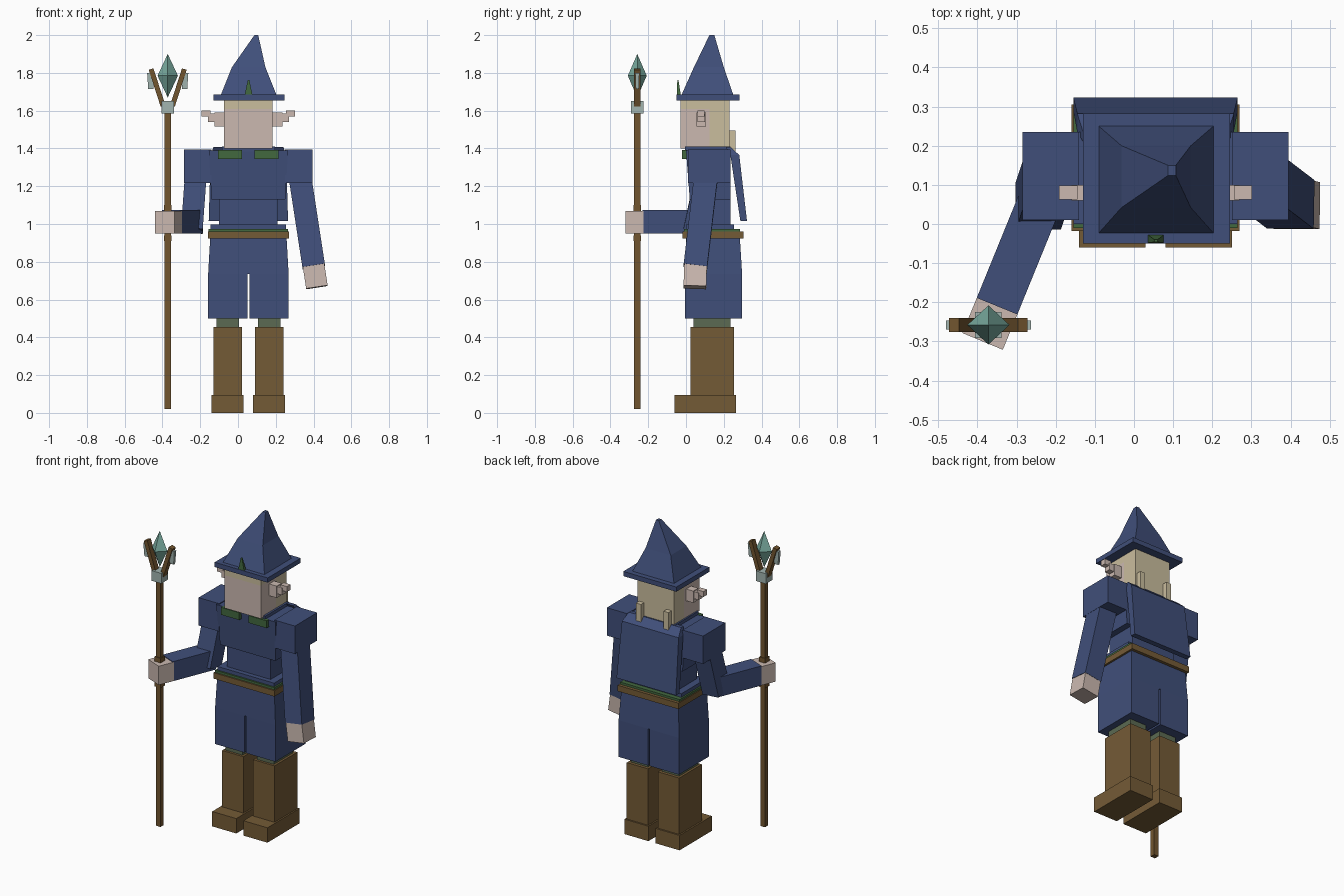
import bpy, bmesh
from mathutils import Vector

if "Cube" in bpy.data.objects:
    bpy.data.objects.remove(bpy.data.objects["Cube"])

CX = 0.055  # symmetry line of the body


def colour(name, hexa):
    lin = []
    for i in (0, 2, 4):
        c = int(hexa[i:i + 2], 16) / 255
        lin.append(c / 12.92 if c <= 0.04045 else ((c + 0.055) / 1.055) ** 2.4)
    m = bpy.data.materials.new(name)
    m.diffuse_color = (*lin, 1)
    m.use_nodes = True
    m.node_tree.nodes["Principled BSDF"].inputs["Base Color"].default_value = m.diffuse_color
    return m


BLUE = colour("blue cloth", "404F7A")
BROWN = colour("brown leather", "745B36")
WOOD = colour("staff wood", "71552F")
GREEN = colour("green trim", "42683F")
MOSS = colour("moss cloth", "5B6A52")
SKIN = colour("skin", "CBB9B0")
HAIR = colour("blond hair", "CABD9E")
TEAL = colour("teal crystal", "78AA9E")
STEEL = colour("pale metal", "A2B5B0")


def loft(name, mat, rings):
    """Skin a list of four-point rings and cap both ends."""
    bm = bmesh.new()
    vs = [[bm.verts.new(p) for p in r] for r in rings]
    for a, b in zip(vs, vs[1:]):
        for i in range(4):
            j = (i + 1) % 4
            bm.faces.new((a[i], a[j], b[j], b[i]))
    bm.faces.new(vs[0][::-1])
    bm.faces.new(vs[-1])
    bmesh.ops.recalc_face_normals(bm, faces=bm.faces)
    me = bpy.data.meshes.new(name)
    bm.to_mesh(me)
    bm.free()
    me.materials.append(mat)
    ob = bpy.data.objects.new(name, me)
    bpy.context.collection.objects.link(ob)
    return ob


def rect(x0, x1, y0, y1, z):
    return [(x0, y0, z), (x1, y0, z), (x1, y1, z), (x0, y1, z)]


def box(name, mat, x0, x1, y0, y1, z0, z1):
    return loft(name, mat, [rect(x0, x1, y0, y1, z0), rect(x0, x1, y0, y1, z1)])


def pair(name, mat, x0, x1, *rest):
    """Box on the +x side and its mirror image about the body line."""
    box(name + "_left", mat, x0, x1, *rest)
    box(name + "_right", mat, 2 * CX - x1, 2 * CX - x0, *rest)


def beam(name, mat, p, q, w, d, ref=(0, 1, 0), end=1.0):
    """Square bar from p to q; d is measured towards ref, w across it."""
    p, q = Vector(p), Vector(q)
    n = (q - p).normalized()
    u = Vector(ref).cross(n).normalized()
    v = n.cross(u)
    rings = [[c + u * (w * s * a / 2) + v * (d * s * b / 2)
              for a, b in ((-1, -1), (1, -1), (1, 1), (-1, 1))]
             for c, s in ((p, 1), (q, end))]
    return loft(name, mat, rings)


# Boots, knee bands and tunic legs
pair("foot", BROWN, 0.08, 0.25, -0.06, 0.265, 0, 0.095)
pair("boot_shaft", BROWN, 0.09, 0.24, 0.025, 0.255, 0.095, 0.455)
pair("knee_band", MOSS, 0.105, 0.225, 0.04, 0.235, 0.455, 0.51)
pair("tunic_leg", BLUE, 0.061, 0.268, -0.005, 0.297, 0.5, 0.735)
loft("hips", BLUE, [rect(-0.158, 0.268, -0.005, 0.297, 0.735),
                    rect(-0.147, 0.257, 0.0, 0.285, 0.93)])

# Belt and sash
box("belt", BROWN, -0.16, 0.27, -0.018, 0.305, 0.922, 0.96)
box("sash", GREEN, -0.155, 0.265, -0.01, 0.285, 0.96, 0.974)
box("waist_hem", BLUE, -0.145, 0.255, 0.0, 0.255, 0.974, 0.997)

# Torso and cape
box("waist", BLUE, -0.1, 0.21, 0.03, 0.235, 0.997, 1.14)
loft("chest", BLUE, [rect(-0.14, 0.25, 0.02, 0.235, 1.13),
                     rect(-0.155, 0.265, 0.0, 0.235, 1.39)])
box("neck_collar", BLUE, -0.085, 0.195, -0.005, 0.235, 1.385, 1.41)
loft("cape", BLUE, [rect(-0.155, 0.265, 0.288, 0.323, 1.015),
                    rect(-0.145, 0.255, 0.235, 0.282, 1.365),
                    rect(-0.13, 0.24, 0.21, 0.235, 1.408)])
pair("collar_flap", GREEN, 0.088, 0.215, -0.02, 0.005, 1.345, 1.392)

# Shoulders
pair("shoulder", BLUE, 0.25, 0.395, 0.01, 0.235, 1.217, 1.395)

# Hanging arm
beam("hanging_arm", BLUE, (0.325, 0.108, 1.27), (0.401, 0.05, 0.775), 0.12, 0.125)
beam("hanging_hand", SKIN, (0.4, 0.051, 0.782), (0.418, 0.047, 0.665), 0.115, 0.12)

# Staff arm, bent at the elbow
beam("staff_upper_arm", BLUE, (-0.222, 0.115, 1.28), (-0.245, 0.045, 0.965), 0.115, 0.12)
beam("staff_forearm", BLUE, (-0.238, 0.065, 1.012), (-0.35, -0.21, 1.012),
     0.112, 0.125, (0, 0, 1))
beam("staff_hand", SKIN, (-0.347, -0.203, 1.01), (-0.387, -0.3, 1.01),
     0.112, 0.12, (0, 0, 1))

# Head: skin with hair over the rear and the hairline
box("head", SKIN, -0.075, 0.182, -0.03, 0.125, 1.4, 1.61)
box("hair_top", HAIR, -0.075, 0.182, -0.03, 0.125, 1.61, 1.66)
box("hair_back", HAIR, -0.075, 0.182, 0.125, 0.23, 1.4, 1.66)
pair("hair_tail", HAIR, 0.135, 0.17, 0.225, 0.262, 1.36, 1.495)

# Stepped ears
pair("ear_root", SKIN, 0.18, 0.235, 0.055, 0.105, 1.515, 1.59)
pair("ear_middle", SKIN, 0.23, 0.27, 0.06, 0.1, 1.54, 1.585)
pair("ear_tip", SKIN, 0.255, 0.302, 0.062, 0.098, 1.568, 1.602)

# Hat with bent point, and feather
box("hat_brim", BLUE, -0.13, 0.245, -0.05, 0.283, 1.655, 1.685)
loft("hat_crown", BLUE, [rect(-0.09, 0.203, -0.023, 0.25, 1.685),
                         rect(-0.032, 0.145, 0.042, 0.2, 1.83),
                         rect(0.087, 0.107, 0.124, 0.15, 2.0)])
loft("hat_feather", GREEN, [rect(0.036, 0.076, -0.048, -0.028, 1.685),
                            rect(0.052, 0.06, -0.046, -0.04, 1.762)])

# Staff
SX, SY = -0.372, -0.258
box("staff_shaft", WOOD, SX - 0.016, SX + 0.016, SY - 0.016, SY + 0.016, 0.02, 1.6)
for z in (0.925, 1.085):
    box("staff_grip_ring", WOOD, SX - 0.021, SX + 0.021, SY - 0.021, SY + 0.021,
        z - 0.015, z + 0.015)
box("staff_socket", STEEL, SX - 0.034, SX + 0.034, SY - 0.033, SY + 0.033, 1.585, 1.65)

# Prongs with metal claws
for s in (-1, 1):
    beam("prong", WOOD, (SX + s * 0.025, SY, 1.625), (SX + s * 0.088, SY, 1.82), 0.026, 0.036)
    beam("claw", STEEL, (SX + s * 0.09, SY, 1.80), (SX + s * 0.09, SY, 1.715),
         0.038, 0.022, end=0.7)

# Floating crystal
bm = bmesh.new()
mid = [bm.verts.new(p) for p in ((SX + 0.054, SY, 1.785), (SX, SY + 0.05, 1.785),
                                 (SX - 0.054, SY, 1.785), (SX, SY - 0.05, 1.785))]
for z in (1.67, 1.9):
    tip = bm.verts.new((SX, SY, z))
    for i in range(4):
        bm.faces.new((mid[i], mid[(i + 1) % 4], tip))
bmesh.ops.recalc_face_normals(bm, faces=bm.faces)
me = bpy.data.meshes.new("crystal")
bm.to_mesh(me)
bm.free()
me.materials.append(TEAL)
bpy.context.collection.objects.link(bpy.data.objects.new("crystal", me))
